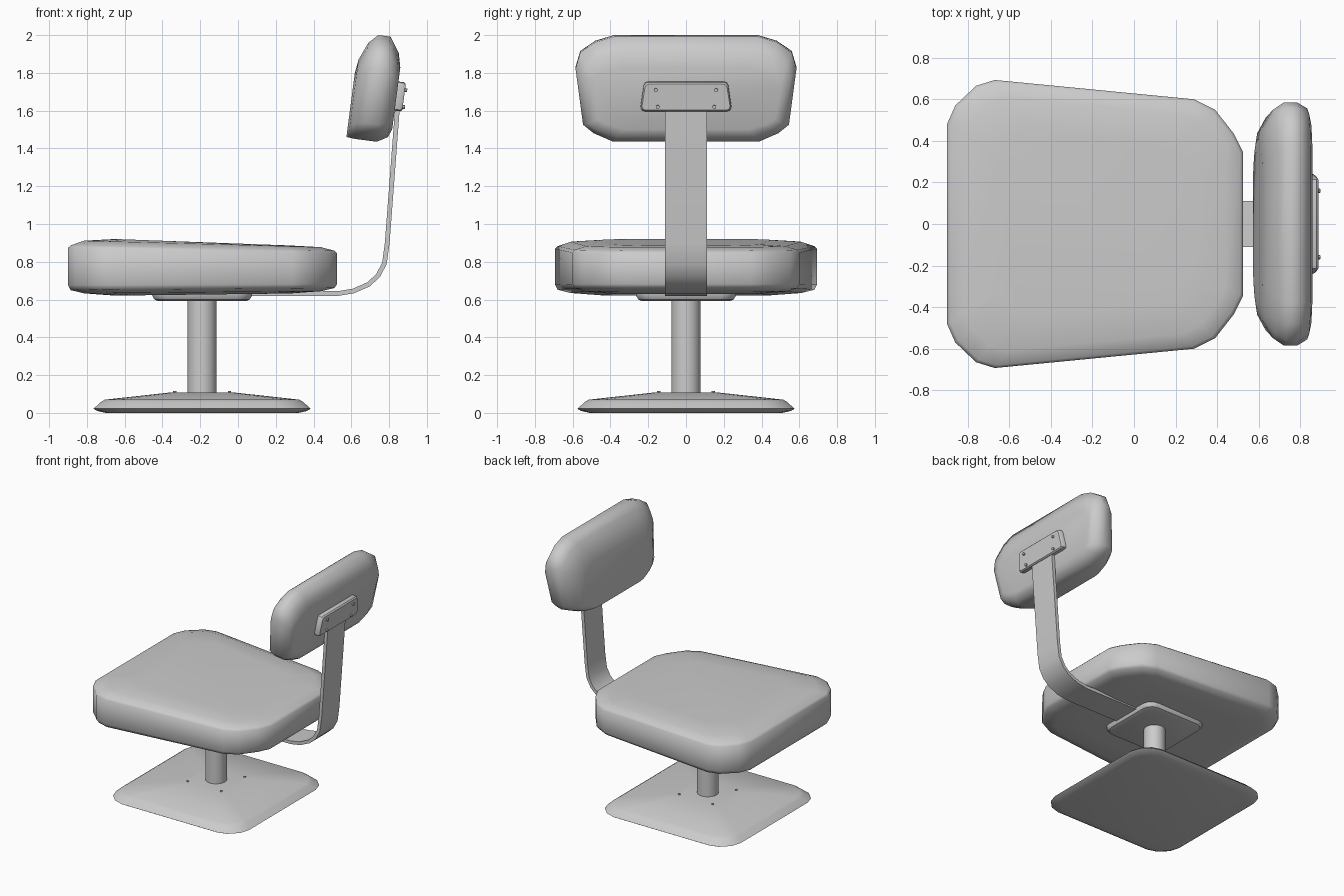
import bpy, bmesh, math
from mathutils import Vector, Matrix

if "Cube" in bpy.data.objects:
    bpy.data.objects.remove(bpy.data.objects["Cube"])

PX = -0.19                                   # pedestal axis
TILT = math.radians(7.5)                     # backrest lean
BACK = Matrix.Translation((0.726, 0, 1.72)) @ Matrix.Rotation(TILT, 4, 'Y')


def finish(name, bm, angle):
    bmesh.ops.recalc_face_normals(bm, faces=bm.faces)
    me = bpy.data.meshes.new(name)
    bm.to_mesh(me)
    bm.free()
    ob = bpy.data.objects.new(name, me)
    bpy.context.collection.objects.link(ob)
    bpy.ops.object.select_all(action='DESELECT')
    ob.select_set(True)
    bpy.context.view_layer.objects.active = ob
    bpy.ops.object.shade_smooth_by_angle(angle=math.radians(angle))
    return ob


def loft(name, rings, angle=35, matrix=Matrix()):
    """Skin a stack of equal-length closed rings and cap both ends."""
    bm = bmesh.new()
    vs = [[bm.verts.new(matrix @ Vector(p)) for p in r] for r in rings]
    n = len(vs[0])
    for a, b in zip(vs, vs[1:]):
        for i in range(n):
            j = (i + 1) % n
            bm.faces.new((a[i], a[j], b[j], b[i]))
    bm.faces.new(vs[0])
    bm.faces.new(vs[-1])
    return finish(name, bm, angle)


def mirrored(half):
    """Close a half outline (a, b) by mirroring it across b = 0."""
    return half + [(a, -b) for a, b in reversed(half)]


def soft_square(h):
    """Square outline of half size h with two-step cut corners."""
    q = [(1, .72), (.96, .85), (.85, .96), (.72, 1)]
    half = q + [(-a, b) for a, b in reversed(q)]
    return [(a * h, b * h) for a, b in mirrored(half)]


def cylinder(name, r, depth, matrix, seg):
    bm = bmesh.new()
    bmesh.ops.create_cone(bm, cap_ends=True, segments=seg, radius1=r, radius2=r,
                          depth=depth, matrix=matrix)
    return finish(name, bm, 35)


# Seat cushion: (scale, z, slope of z along x)
seat = mirrored([(-.90, .48), (-.86, .57), (-.76, .665), (-.67, .693),
                 (.29, .60), (.39, .55), (.48, .435), (.525, .345)])
levels = [(.65, .628, .008), (.88, .640, .008), (.98, .657, .008), (1, .68, .004),
          (1, .855, -.02), (.98, .869, -.02), (.88, .890, -.024), (.65, .899, -.024)]
loft("seat_cushion", [[(PX + (x - PX) * s, y * s, z + k * x) for x, y in seat]
                      for s, z, k in levels], 60)

# Backrest cushion: (depth, width scale, height scale, height shift)
rest = [(.38, .28), (.48, .25), (.56, .195), (.585, .11),
        (.545, -.19), (.49, -.235), (.385, -.281)]
rest += [(-y, u) for y, u in reversed(rest)]
levels = [(-.117, .66, .61, -.106), (-.107, .8, .74, -.07), (-.067, .94, .915, -.024),
          (-.02, 1, 1, 0), (.045, 1, 1, 0), (.1, .95, .8, -.025), (.118, .86, .59, -.04)]
loft("backrest_cushion", [[(d, y * sy, u * su + du) for y, u in rest]
                          for d, sy, su, du in levels], 60, BACK)

# Bent flat support bar
path = [(0, .632), (.53, .632), (.61, .645), (.69, .68), (.74, .725),
        (.775, .79), (.79, .9), (.8475, 1.66)]
pts = [Vector(p) for p in path]
rings = []
for i, p in enumerate(pts):
    t = (pts[min(i + 1, len(pts) - 1)] - pts[max(i - 1, 0)]).normalized()
    n = Vector((-t.y, t.x)) * .0125
    rings.append([(q.x, y, q.y) for q, y in
                  ((p + n, -.11), (p + n, .11), (p - n, .11), (p - n, -.11))])
loft("support_bar", rings, 35)

# Backrest bracket with bevelled rim and four screws
plate = [(.20, .05), (.215, .045), (.224, .03), (.24, -.08), (.236, -.098), (.22, -.105)]
plate += [(-y, u) for y, u in reversed(plate)]
loft("backrest_bracket", [[(d, y * s, (u + .03) * s2 - .03) for y, u in plate]
     for d, s, s2 in [(.11, 1, 1), (.148, 1, 1), (.158, .97, .9)]], 35, BACK)
for i, (y, u) in enumerate([(.16, .01), (-.16, .01), (.15, -.08), (-.15, -.08)]):
    cylinder(f"bracket_screw_{i}", .01, .03,
             BACK @ Matrix.Translation((.155, y, u)) @ Matrix.Rotation(math.pi / 2, 4, 'Y'), 8)


def square_stack(name, levels, angle):
    loft(name, [[(PX + a, b, z) for a, b in soft_square(h)] for h, z in levels], angle)


# Mounting plate under the seat
square_stack("seat_mount", [(.235, .593), (.252, .600), (.265, .622), (.265, .64)], 35)

# Pedestal post
cylinder("post", .077, .51, Matrix.Translation((PX, 0, .35)), 32)

# Floor base and its four screws
square_stack("base", [(.51, 0), (.555, .01), (.575, .022), (.535, .058),
                      (.515, .07), (.17, .108)], 35)
for i, (a, b) in enumerate([(1, 1), (1, -1), (-1, 1), (-1, -1)]):
    cylinder(f"base_screw_{i}", .009, .02,
             Matrix.Translation((PX + a * .145, b * .145, .105)), 8)
